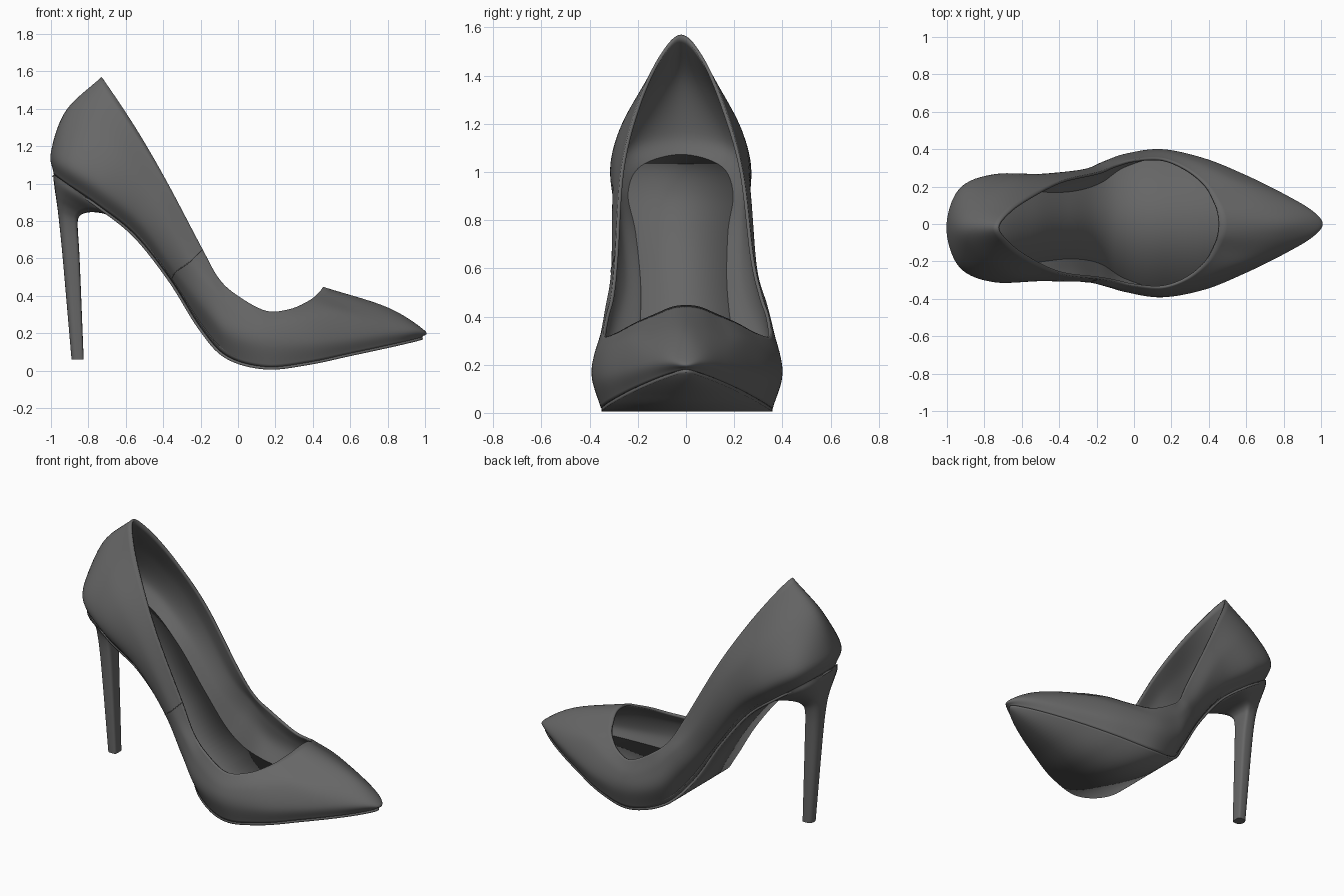
import bpy
import math
from mathutils import Vector

cube = bpy.data.objects.get("Cube")
if cube:
    bpy.data.objects.remove(cube, do_unlink=True)

leather = bpy.data.materials.new("charcoal leather")
leather.use_nodes = True
GREY = (0.135, 0.135, 0.135, 1)
leather.diffuse_color = GREY
leather.node_tree.nodes["Principled BSDF"].inputs["Base Color"].default_value = GREY


def make_object(name, verts, faces, thickness=0.0, angle=40):
    mesh = bpy.data.meshes.new(name)
    mesh.from_pydata([tuple(v) for v in verts], [], faces)
    mesh.materials.append(leather)
    obj = bpy.data.objects.new(name, mesh)
    bpy.context.collection.objects.link(obj)
    if thickness:
        solid = obj.modifiers.new("thickness", 'SOLIDIFY')
        solid.thickness = thickness
        solid.offset = -1
    bpy.ops.object.select_all(action='DESELECT')
    obj.select_set(True)
    bpy.context.view_layer.objects.active = obj
    bpy.ops.object.shade_smooth_by_angle(angle=math.radians(angle))
    return obj


def spline(points, steps, closed=False):
    """Smooth curve through control points of any dimension."""
    pts = [Vector(p) for p in points]
    n = len(pts)

    def at(i):
        if closed:
            return pts[i % n]
        if i < 0:
            return pts[0] * 2 - pts[1]
        if i >= n:
            return pts[-1] * 2 - pts[-2]
        return pts[i]

    result = []
    for i in range(n if closed else n - 1):
        a, b, c, d = (at(i + k) for k in (-1, 0, 1, 2))
        for s in range(steps):
            t = s / steps
            result.append((b * 2 + (c - a) * t + (a * 2 - b * 5 + c * 4 - d) * t * t
                           + (b * 3 - a - c * 3 + d) * t ** 3) / 2)
    if not closed:
        result.append(pts[-1])
    return result


# Outline levels of the upper, toe to heel: x, z, left half width
feather = [(.985, .18, 0), (.93, .165, .06), (.8, .135, .14), (.6, .092, .235),
           (.38, .045, .32), (.15, .02, .36), (-.06, .078, .3), (-.2, .23, .21),
           (-.36, .485, .175), (-.55, .725, .17), (-.75, .885, .19),
           (-.92, 1, .14), (-.985, 1.05, -.02)]
widest = [(.997, .215, 0), (.94, .225, .075), (.8, .21, .16), (.6, .18, .26),
          (.38, .15, .35), (.15, .14, .398), (-.05, .2, .37), (-.18, .33, .315),
          (-.33, .53, .25), (-.52, .8, .25), (-.75, 1, .265),
          (-.93, 1.12, .19), (-1, 1.17, -.02)]
shoulder = [(.8, .338, 0), (.75, .335, .075), (.66, .31, .165), (.52, .3, .245),
            (.34, .255, .335), (.15, .23, .39), (-.03, .31, .37), (-.14, .43, .34),
            (-.26, .58, .295), (-.45, .9, .27), (-.66, 1.15, .24),
            (-.83, 1.31, .14), (-.92, 1.39, -.02)]
topline = [(.455, .448, 0), (.45, .44, .06), (.43, .415, .12), (.38, .375, .21),
           (.28, .33, .295), (.15, .32, .35), (0, .4, .345), (-.1, .49, .315),
           (-.19, .65, .28), (-.38, 1.01, .235), (-.53, 1.27, .16),
           (-.66, 1.47, .075), (-.73, 1.57, -.02)]
# Extra half width on the right side
right_extra = [0, 0, 0, 0, 0, -.008, -.012, -.005, .015, .035, .045, .042, .04]

STEPS = 8


def outline(level):
    left = [(x, y, z) for x, z, y in level]
    right = [(x, -y - e, z) for (x, z, y), e in zip(level, right_extra)]
    return spline(left + right[-2:0:-1], STEPS, closed=True)


# Upper: wall lofted from the feather edge to the topline
levels = [outline(lv) for lv in (feather, widest, shoulder, topline)]
columns = [spline(col, STEPS) for col in zip(*levels)]
count, rows = len(columns), len(columns[0])
wall_faces = []
for i in range(count):
    a, b = i * rows, (i + 1) % count * rows
    wall_faces += [(a + j, b + j, b + j + 1, a + j + 1) for j in range(rows - 1)]
make_object("upper", [p for col in columns for p in col], wall_faces, 0.014, 50)


# Flat sheets spanning an outline from left to right
def sheet(name, loop, thickness):
    n = len(loop)
    faces = []
    for i in range(n // 2):
        quad = [i, i + 1, (n - i - 1) % n, (n - i) % n]
        faces.append(list(dict.fromkeys(quad)))
    return make_object(name, loop, faces, thickness)


sheet("outsole", [Vector((p.x, p.y * 0.995, p.z)) for p in levels[0]], 0.014)
sheet("insole", [Vector((c[2].x * 0.99, c[2].y * 0.98, c[2].z)) for c in columns], 0.01)

# Side seam on the right waist
seam_column = columns[count - 8 * STEPS]
seam_data = bpy.data.curves.new("waist_seam", 'CURVE')
seam_data.dimensions = '3D'
seam_data.bevel_depth = 0.002
seam_data.bevel_resolution = 1
seam_line = seam_data.splines.new('POLY')
seam_line.points.add(rows - 1)
for point, co in zip(seam_line.points, seam_column):
    point.co = (*co, 1)
seam_data.materials.append(leather)
bpy.context.collection.objects.link(bpy.data.objects.new("waist_seam", seam_data))

# Stiletto heel: back x, back z, front x, front z, half width, y centre
heel_rings = spline([(-.89, .06, -.825, .06, .035, -.02),
                     (-.937, .6, -.847, .6, .048, -.02),
                     (-.957, .8, -.857, .77, .062, -.02),
                     (-.968, .89, -.848, .825, .09, -.02),
                     (-.977, .95, -.8, .846, .135, -.022),
                     (-.985, 1.01, -.73, .842, .185, -.024),
                     (-.987, 1.05, -.65, .815, .205, -.025)], 5)
SIDES = 24
heel_verts = []
for xb, zb, xf, zf, half, yc in heel_rings:
    for k in range(SIDES):
        a = math.tau * k / SIDES
        c, s = math.cos(a), math.sin(a)
        power = 0.4 if c > 0 else 0.85
        fx = math.copysign(abs(c) ** power, c)
        fy = math.copysign(abs(s) ** power, s)
        t = (fx + 1) / 2
        heel_verts.append((xb + (xf - xb) * t, yc + half * fy, zb + (zf - zb) * t))
heel_faces = [list(range(SIDES))[::-1],
              [len(heel_verts) - SIDES + k for k in range(SIDES)]]
for r in range(len(heel_rings) - 1):
    for k in range(SIDES):
        a, b = r * SIDES + k, r * SIDES + (k + 1) % SIDES
        heel_faces.append((a, b, b + SIDES, a + SIDES))
make_object("stiletto_heel", heel_verts, heel_faces, 0, 35)
